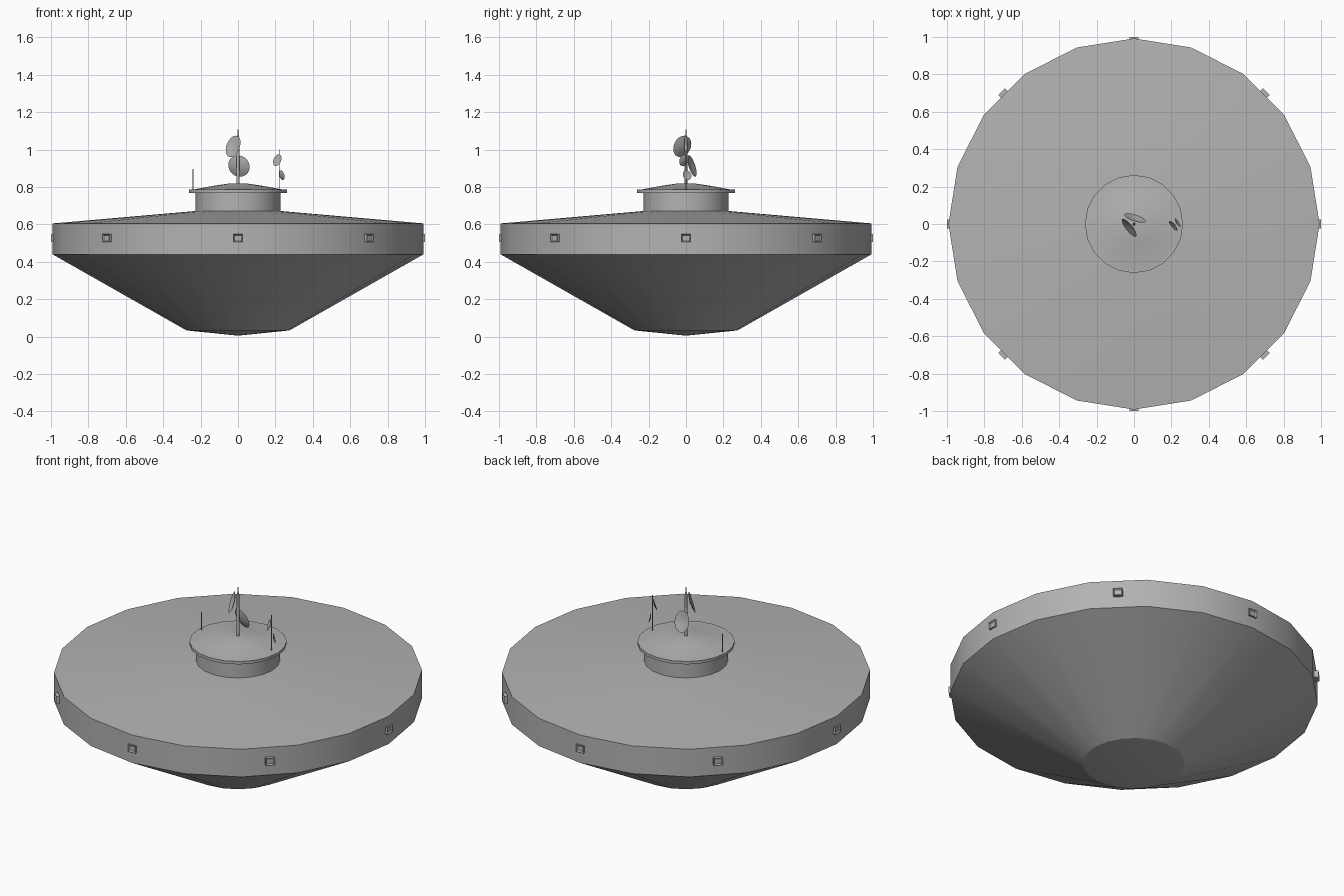
import bpy, bmesh, math
from mathutils import Vector, Matrix

old = bpy.data.objects.get("Cube")
if old:
    bpy.data.objects.remove(old, do_unlink=True)

grey = bpy.data.materials.new("hull_grey")
grey.use_nodes = True
COLOUR = (0.45, 0.45, 0.45, 1)
grey.diffuse_color = COLOUR
grey.node_tree.nodes["Principled BSDF"].inputs["Base Color"].default_value = COLOUR


def finish(bm, name, angle=22):
    bmesh.ops.recalc_face_normals(bm, faces=bm.faces)
    mesh = bpy.data.meshes.new(name)
    bm.to_mesh(mesh)
    bm.free()
    mesh.materials.append(grey)
    obj = bpy.data.objects.new(name, mesh)
    bpy.context.collection.objects.link(obj)
    bpy.ops.object.select_all(action="DESELECT")
    obj.select_set(True)
    bpy.context.view_layer.objects.active = obj
    bpy.ops.object.shade_smooth_by_angle(angle=math.radians(angle))
    return obj


def lathe(name, profile, sides=20, angle=22):
    """Spin a (radius, height) profile around z."""
    bm = bmesh.new()
    rings = []
    for r, z in profile:
        if r == 0:
            rings.append([bm.verts.new((0, 0, z))] * sides)
        else:
            rings.append([bm.verts.new((r * math.cos(math.tau * i / sides),
                                        r * math.sin(math.tau * i / sides), z))
                          for i in range(sides)])
    for low, high in zip(rings, rings[1:]):
        for i in range(sides):
            j = (i + 1) % sides
            bm.faces.new(dict.fromkeys((low[i], low[j], high[j], high[i])))
    return finish(bm, name, angle)


# Saucer body: shallow belly, flared underside, upright rim, sloping deck
lathe("saucer_hull", [(0, 0.005), (0.275, 0.033), (0.992, 0.44), (0.992, 0.605),
                      (0.21, 0.673), (0, 0.673)])

# Raised command tower with an overhanging domed roof
lathe("tower_neck", [(0.226, 0.665), (0.226, 0.77)])
lathe("tower_roof", [(0, 0.769), (0.262, 0.769), (0.262, 0.786), (0.235, 0.787),
                     (0.12, 0.808), (0.05, 0.818), (0, 0.82)])


# Framed rim ports, eight around the hull
def port(name, angle):
    bm = bmesh.new()
    bmesh.ops.create_cube(bm, size=1, matrix=Matrix.Diagonal((0.02, 0.05, 0.042, 1)))
    outer = [f for f in bm.faces if f.normal.x > 0.9]
    bmesh.ops.inset_region(bm, faces=outer, thickness=0.009, depth=0)
    bmesh.ops.translate(bm, verts=outer[0].verts, vec=(-0.007, 0, 0))
    place = Matrix.Rotation(angle, 4, "Z") @ Matrix.Translation((0.99, 0, 0.527))
    bmesh.ops.transform(bm, verts=bm.verts, matrix=place)
    finish(bm, name)


for i in range(8):
    port(f"rim_port_{i + 1}", i * math.tau / 8)

# Masts
lathe("main_mast", [(0, 0.8), (0.009, 0.8), (0.007, 1.06), (0.003, 1.08), (0.002, 1.107),
                    (0, 1.107)], 10, 50)
for name, x, top in (("left_mast", 0.22, 1.0), ("right_mast", -0.24, 0.895)):
    lathe(name, [(0, 0.78), (0.002, 0.78), (0.002, top), (0, top)], 8, 50).location.x = x


# Shallow bowl antennas, each aimed along a direction
def dish(name, radius, centre, aim):
    d = radius * 0.22
    obj = lathe(name, [(0, -d), (radius * 0.6, -d * 0.6), (radius, 0),
                       (radius * 0.94, 0), (radius * 0.55, -d * 0.45), (0, -d * 0.8)], 20, 40)
    obj.rotation_euler = Vector(aim).to_track_quat("Z", "Y").to_euler()
    obj.location = centre


dish("upper_dish", 0.06, (-0.026, -0.02, 1.017), (-0.76, -0.6, 0.3))
dish("lower_dish", 0.06, (0.005, 0.032, 0.912), (0.29, 0.91, 0.3))
dish("small_upper_dish", 0.033, (0.21, -0.01, 0.943), (-0.72, -0.6, 0.3))
dish("small_lower_dish", 0.027, (0.234, 0.006, 0.863), (0.8, 0.5, 0.25))
